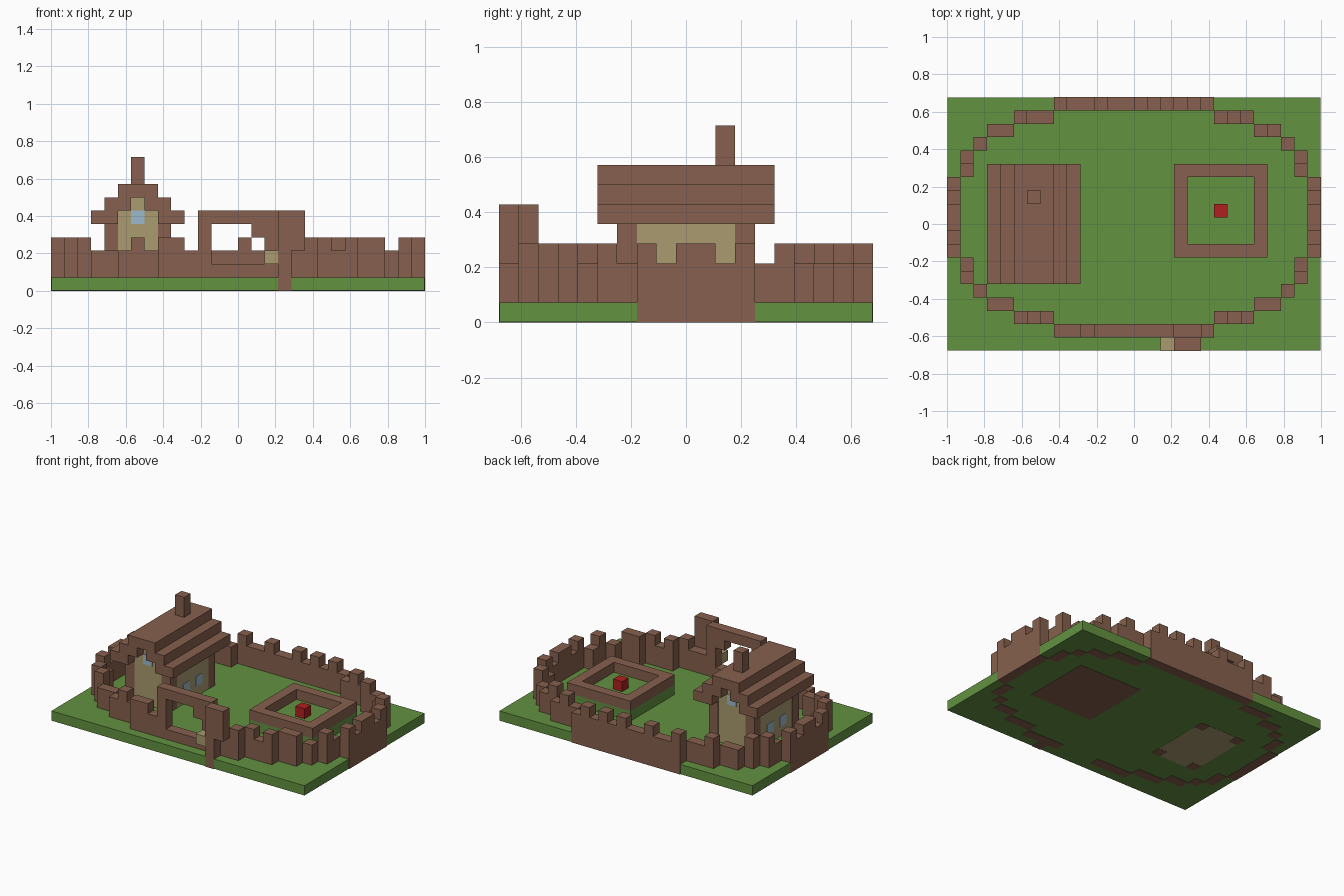
import bpy
import bmesh

if "Cube" in bpy.data.objects:
    bpy.data.objects.remove(bpy.data.objects["Cube"])

U = 2 / 28            # one block
W, D = 28, 19         # plot size in blocks


def material(name, rgb):
    m = bpy.data.materials.new(name)
    m.use_nodes = True
    col = (*rgb, 1)
    m.diffuse_color = col
    m.node_tree.nodes["Principled BSDF"].inputs["Base Color"].default_value = col
    return m


BROWN = material("brown wood", (.24, .118, .077))
GREEN = material("grass green", (.122, .287, .051))
TAN = material("tan plaster", (.4, .33, .16))
RED = material("red", (.434, .014, .014))
GLASS = material("pale blue glass", (.33, .485, .6))


def build(name, mat, boxes):
    """Join boxes given as (x, y, z, width, depth, height) in blocks."""
    bm = bmesh.new()
    for x, y, z, w, d, h in boxes:
        verts = bmesh.ops.create_cube(bm, size=1)["verts"]
        for v in verts:
            v.co.x = (x + w * (v.co.x + .5) - W / 2) * U
            v.co.y = (y + d * (v.co.y + .5) - D / 2) * U
            v.co.z = (z + h * (v.co.z + .5)) * U
    me = bpy.data.meshes.new(name)
    bm.to_mesh(me)
    bm.free()
    me.materials.append(mat)
    ob = bpy.data.objects.new(name, me)
    bpy.context.collection.objects.link(ob)
    return ob


# Ground, a hair inside the walls that reach its edges
E = .03
build("ground", GREEN, [(E, E, E, W - 2 * E, D - 2 * E, 1 - E)])


# Battlement wall: each run is a start cell, a step and raised/low letters
def run(x, y, dx, dy, pattern):
    return [(x + n * dx, y + n * dy, 0, 1, 1, 4 if c == "H" else 3)
            for n, c in enumerate(pattern)]


build("back_wall", BROWN,
      run(8, 18, 1, 0, "HLLHLLHLHLHL")
      + run(5, 17, 1, 0, "HLL") + run(20, 17, 1, 0, "LHL")
      + run(3, 16, 1, 0, "LL") + run(23, 16, 1, 0, "HL")
      + run(2, 15, 1, 0, "H") + run(25, 15, 1, 0, "L"))
build("right_wall", BROWN,
      run(0, 7, 0, 1, "HLHHLH") + run(1, 5, 0, 1, "HL") + run(1, 13, 0, 1, "LH"))
build("left_wall", BROWN,
      run(27, 7, 0, 1, "HLHHLH") + run(26, 5, 0, 1, "HL") + run(26, 13, 0, 1, "LH"))
build("front_wall", BROWN,
      run(8, 1, 1, 0, "HHL") + run(17, 1, 1, 0, "LLH")
      + run(5, 2, 1, 0, "LHL") + run(20, 2, 1, 0, "HLH")
      + run(3, 3, 1, 0, "LL") + run(23, 3, 1, 0, "HH")
      + run(2, 4, 1, 0, "H") + run(25, 4, 1, 0, "L"))

# Gate with posts, lintel, sill and one bracket
build("gate", BROWN, [
    (11, 1, 0, 1, 1, 6), (16, 1, 0, 1, 1, 6),
    (12, 1, 5, 4, 1, 1), (12, 1, 1, 4, 1, 1), (15, 1, 4, 1, 1, 1)])
build("gate_signpost", BROWN, [(17, 0, 0, 1, 1, 6), (18, 0, 3, 1, 1, 3)])
build("gate_lamp", TAN, [(16, 0, 2, 1, 1, 1)])

# House: plaster body and stepped gable between corner posts
P = .02
build("house_walls", TAN, [
    (4 + P, 6 + P, E / 2, 5 - 2 * P, 7 - 2 * P, 5 - E / 2),
    (5, 6 + P, 5, 3, 7 - 2 * P, 1), (6, 6 + P, 6, 1, 7 - 2 * P, 1)])
build("corner_posts", BROWN, [(x, y, 0, 1, 1, 5) for x in (4, 8) for y in (6, 12)])
build("roof", BROWN, [
    (3, 5, 5, 2, 9, 1), (8, 5, 5, 2, 9, 1),
    (4, 5, 6, 2, 9, 1), (7, 5, 6, 2, 9, 1),
    (5, 5, 7, 3, 9, 1)])
build("chimney", BROWN, [(6, 11, 8, 1, 1, 2)])

# Thin window plates on the gables and the long sides
T = .06
build("gable_windows", GLASS, [(6, y, 5, 1, T, 1) for y in (6 - T / 2, 13 - T / 2)])
build("side_windows", GLASS, [
    (x, y, 2, T, 1, 1) for x in (4 - T / 2, 9 - T / 2) for y in (8, 10)])

# Raised garden bed with a rim and a red block
build("bed_foundation", BROWN, [(17, 7, 0, 7, 7, .9)])
build("bed_base", GREEN, [(17, 7, .9, 7, 7, 1.1)])
build("bed_rim", BROWN, [
    (17, 7, 2, 7, 1, 1), (17, 13, 2, 7, 1, 1),
    (17, 8, 2, 1, 5, 1), (23, 8, 2, 1, 5, 1)])
build("red_block", RED, [(20, 10, 2, 1, 1, 1)])
